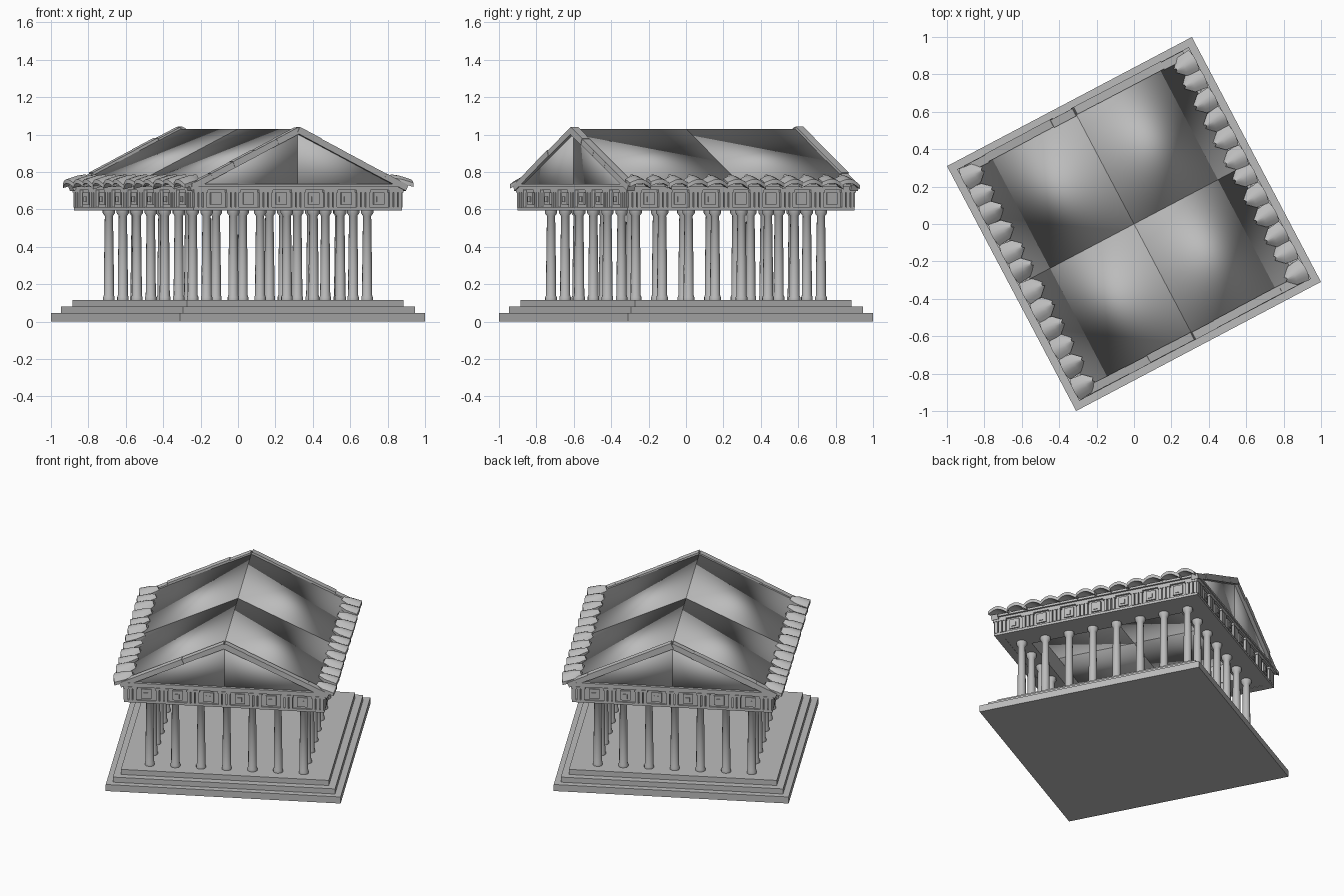
import bpy, bmesh, math, random
from mathutils import Matrix, Vector

random.seed(4)
cube = bpy.data.objects.get("Cube")
if cube:
    bpy.data.objects.remove(cube, do_unlink=True)

TURN = Matrix.Rotation(math.radians(27.8), 4, 'Z')  # whole building is turned on its plot
HALF_W, HALF_L = 0.635, 0.69                        # entablature half sizes
EAVE, RIDGE = 0.73, 1.03

stone = bpy.data.materials.new("grey stone")
stone.use_nodes = True
GREY = (0.5, 0.5, 0.5, 1)
stone.diffuse_color = GREY
stone.node_tree.nodes["Principled BSDF"].inputs["Base Color"].default_value = GREY


def finish(bm, name, smooth=None):
    """Turn a bmesh into a finished object."""
    bmesh.ops.recalc_face_normals(bm, faces=bm.faces)
    mesh = bpy.data.meshes.new(name)
    bm.to_mesh(mesh)
    bm.free()
    mesh.materials.append(stone)
    ob = bpy.data.objects.new(name, mesh)
    bpy.context.collection.objects.link(ob)
    ob.matrix_world = TURN
    if smooth:
        bpy.ops.object.select_all(action='DESELECT')
        ob.select_set(True)
        bpy.context.view_layer.objects.active = ob
        bpy.ops.object.shade_smooth_by_angle(angle=math.radians(smooth))
    return ob


def box(bm, lo, hi, matrix=Matrix()):
    lo, hi = Vector(lo), Vector(hi)
    size = Matrix.Diagonal((*(hi - lo), 1))
    bmesh.ops.create_cube(bm, size=1, matrix=matrix @ Matrix.Translation((lo + hi) / 2) @ size)


def ring(bm, w, l, depth, z0, z1):
    """Rectangular frame made of four beams."""
    for s in (-1, 1):
        xs = sorted((s * w, s * (w - depth)))
        ys = sorted((s * l, s * (l - depth)))
        box(bm, (xs[0], -l, z0), (xs[1], l, z1))
        box(bm, (-w + depth, ys[0], z0), (w - depth, ys[1], z1))


def sides():
    """Matrix per wall (local x along, -y outward) with its half length and distance."""
    for i in range(4):
        along, out = (HALF_W, HALF_L) if i % 2 == 0 else (HALF_L, HALF_W)
        yield Matrix.Rotation(i * math.pi / 2, 4, 'Z'), along, out


# Stepped platform
for name, h, z0, z1 in (("lower_step", 0.74, 0, 0.045), ("middle_step", 0.70, 0.045, 0.08),
                        ("top_step", 0.655, 0.08, 0.115)):
    bm = bmesh.new()
    box(bm, (-h, -h, z0), (h, h, z1))
    finish(bm, name)

# Columns: lathed shaft with foot and capital, in a 7 by 8 colonnade
PROFILE = [(0.031, 0.115), (0.031, 0.13), (0.027, 0.14), (0.026, 0.3), (0.022, 0.565),
           (0.033, 0.58), (0.033, 0.6)]
NX, NY, CX, CY = 7, 8, 0.485, 0.56
bm = bmesh.new()
for i in range(NX):
    for j in range(NY):
        if 0 < i < NX - 1 and 0 < j < NY - 1:
            continue
        x, y = -CX + 2 * CX * i / (NX - 1), -CY + 2 * CY * j / (NY - 1)
        loops = [[bm.verts.new((x + r * math.cos(k * math.pi / 6), y + r * math.sin(k * math.pi / 6), z))
                  for k in range(12)] for r, z in PROFILE]
        for a, b in zip(loops, loops[1:]):
            for k in range(12):
                n = (k + 1) % 12
                bm.faces.new((a[k], a[n], b[n], b[k]))
        bm.faces.new(loops[0])
        bm.faces.new(loops[-1])
finish(bm, "columns", 40)

# Entablature core with lower band and cornice
bm = bmesh.new()
ring(bm, HALF_W - 0.015, HALF_L - 0.015, 0.17, 0.597, 0.725)
ring(bm, HALF_W - 0.004, HALF_L - 0.004, 0.05, 0.595, 0.612)
ring(bm, HALF_W, HALF_L, 0.06, 0.703, 0.72)
ring(bm, HALF_W + 0.012, HALF_L + 0.008, 0.08, 0.72, 0.735)
finish(bm, "entablature")

# Frieze: triple bars alternating with framed panels
bm = bmesh.new()
for mat, along, out in sides():
    count = 7 if along == HALF_W else 8
    pitch = (2 * along - 0.09) / (count - 1)
    for i in range(count):
        c = -along + 0.045 + i * pitch
        for k in (-1, 0, 1):
            x = c + k * 0.027
            box(bm, (x - 0.010, -out, 0.61), (x + 0.010, -out + 0.02, 0.705), mat)
        box(bm, (c - 0.042, -out - 0.003, 0.69), (c + 0.042, -out + 0.02, 0.705), mat)
        if i < count - 1:
            m = c + pitch / 2
            box(bm, (m - 0.032, -out + 0.005, 0.625), (m + 0.032, -out + 0.02, 0.69), mat)
            box(bm, (m - 0.016, -out, 0.638), (m + 0.012, -out + 0.02, 0.668), mat)
finish(bm, "frieze")

# Roof: four softly shaded wedges meeting at the centre
for sx, side in ((-1, "right"), (1, "left")):
    for sy, end in ((-1, "front"), (1, "back")):
        bm = bmesh.new()
        w, l = sx * 0.64, sy * 0.68
        a0, b0, c0 = [bm.verts.new(p) for p in ((0, 0, EAVE), (w, 0, EAVE), (0, 0, RIDGE))]
        a1, b1, c1 = [bm.verts.new(p) for p in ((0, l, EAVE), (w, l, EAVE), (0, l, RIDGE))]
        for f in ((a0, b0, c0), (a1, b1, c1), (a0, b0, b1, a1), (b0, c0, c1, b1), (c0, a0, a1, c1)):
            bm.faces.new(f)
        finish(bm, f"roof_{end}_{side}", 180)

# Raking cornice: uneven blocks climbing each gable edge
bm = bmesh.new()
pitch_angle = math.atan2(RIDGE - EAVE, 0.64)
length = math.hypot(RIDGE - EAVE, 0.64) + 0.02
for sx in (-1, 1):
    for sy in (-1, 1):
        frame = (Matrix.Diagonal((sx, sy, 1, 1)) @ Matrix.Translation((0, 0, RIDGE))
                 @ Matrix.Rotation(pitch_angle, 4, 'Y'))
        for i in range(5):
            lift = random.uniform(-0.004, 0.005)
            box(bm, (length * i / 5, 0.655 + lift, -0.025), (length * (i + 1) / 5, 0.7 + lift, 0.011 + lift), frame)
finish(bm, "raking_cornice")

# Eave tiles: arched plates, pointed up the slope, slightly irregular
bm = bmesh.new()
N, ARCS = 12, 6
step = 2 * 0.69 / N
for sx in (-1, 1):
    for i in range(N):
        y0 = -0.69 + step * (i + 0.5) + random.uniform(-0.01, 0.01)
        tilt = random.uniform(-0.012, 0.012)
        rows = []
        for drop in (0, 0.022):
            for u, z, spread in ((0.575, 0.763, 0.2), (0.62, 0.757, 0.95), (0.69, 0.737, 1.1)):
                row = []
                for k in range(ARCS + 1):
                    t = k / ARCS * 2 - 1
                    arch = 0.024 * math.cos(t * math.pi / 2) + tilt * t
                    row.append(bm.verts.new((sx * (u + 0.012 * (1 - t * t)), y0 + t * step / 2 * spread,
                                             z + arch - drop)))
                rows.append(row)
        top, under = rows[:3], rows[3:]
        for sheet in (top, under):
            for a, b in zip(sheet, sheet[1:]):
                for k in range(ARCS):
                    bm.faces.new((a[k], a[k + 1], b[k + 1], b[k]))
        for r in (0, 2):
            for k in range(ARCS):
                bm.faces.new((top[r][k], top[r][k + 1], under[r][k + 1], under[r][k]))
        for k in (0, ARCS):
            for r in (0, 1):
                bm.faces.new((top[r][k], top[r + 1][k], under[r + 1][k], under[r][k]))
finish(bm, "eave_tiles", 40)
